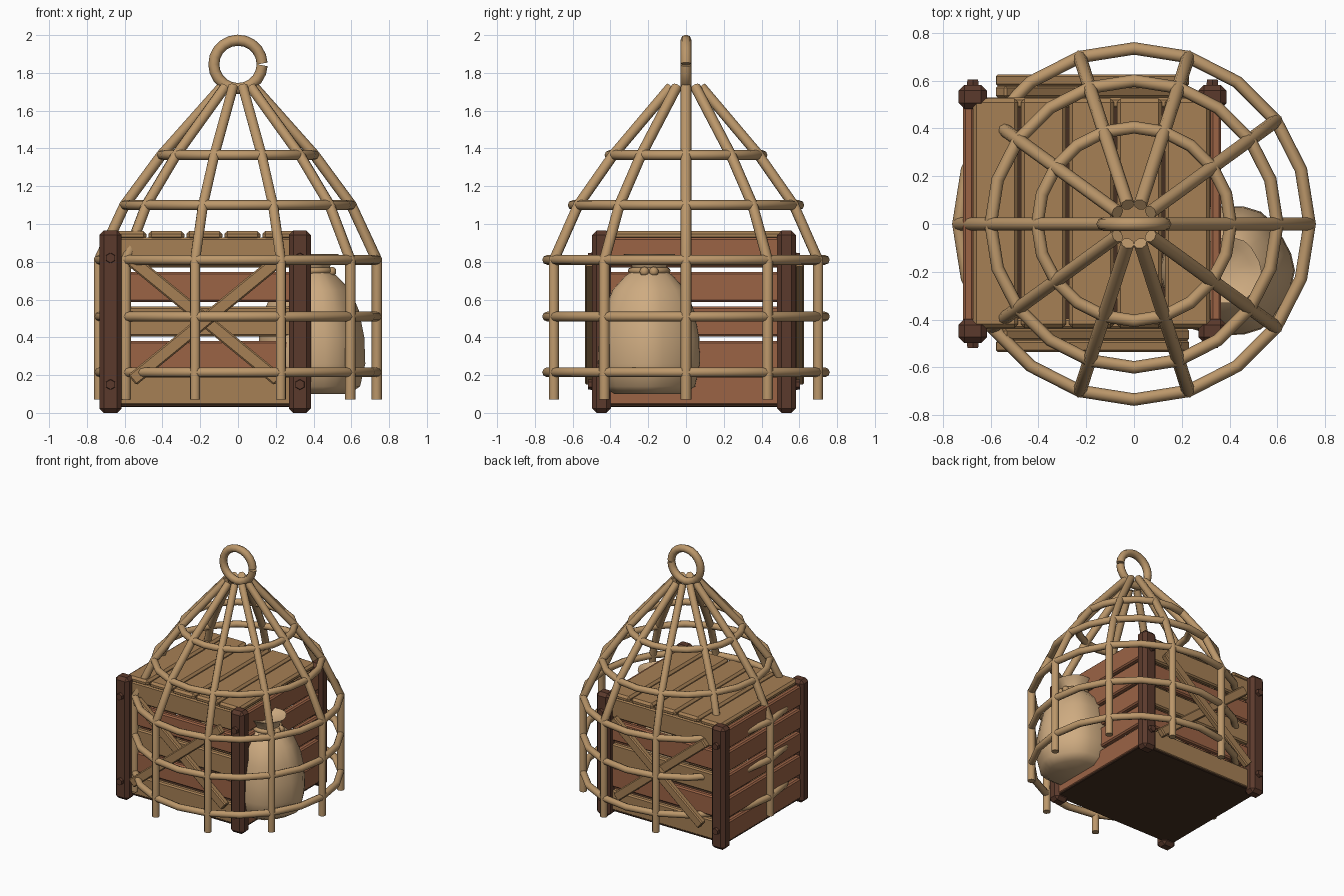
import bpy, bmesh, math
from mathutils import Vector, Matrix

cube = bpy.data.objects.get("Cube")
if cube:
    bpy.data.objects.remove(cube, do_unlink=True)


def material(name, rgb):
    m = bpy.data.materials.new(name)
    m.use_nodes = True
    m.diffuse_color = (*rgb, 1)
    m.node_tree.nodes["Principled BSDF"].inputs["Base Color"].default_value = (*rgb, 1)
    return m


CANE = material("pale cane", (0.50, 0.31, 0.145))
TAN = material("tan wood", (0.38, 0.215, 0.09))
RED = material("reddish wood", (0.33, 0.125, 0.06))
DARK = material("dark wood", (0.105, 0.042, 0.025))
FLOOR = material("floor wood", (0.06, 0.028, 0.015))
CLOTH = material("sack cloth", (0.62, 0.41, 0.22))


def finish(name, bm, mat, smooth=False):
    bmesh.ops.recalc_face_normals(bm, faces=bm.faces)
    mesh = bpy.data.meshes.new(name)
    bm.to_mesh(mesh)
    bm.free()
    mesh.materials.append(mat)
    ob = bpy.data.objects.new(name, mesh)
    bpy.context.scene.collection.objects.link(ob)
    if smooth:
        bpy.ops.object.select_all(action='DESELECT')
        bpy.context.view_layer.objects.active = ob
        ob.select_set(True)
        bpy.ops.object.shade_smooth_by_angle(angle=math.radians(50))
    return ob


def box(name, lo, hi, mat, bevel=0.01, turn=0):
    """Chamfered board between two corners, turned about y."""
    lo, hi = Vector(lo), Vector(hi)
    bm = bmesh.new()
    bmesh.ops.create_cube(bm, size=1)
    bmesh.ops.scale(bm, vec=hi - lo, verts=bm.verts)
    bmesh.ops.bevel(bm, geom=bm.edges[:], offset=bevel, segments=1, affect='EDGES')
    bmesh.ops.transform(bm, verts=bm.verts,
                        matrix=Matrix.Translation((lo + hi) / 2) @ Matrix.Rotation(turn, 4, 'Y'))
    return finish(name, bm, mat)


def tube(name, pts, radius, mat, up, closed=False, sides=8):
    """Sweep a round section along a planar path; up is the plane's normal."""
    bm = bmesh.new()
    pts, up, n = [Vector(p) for p in pts], Vector(up), len(pts)
    rings = []
    for i, p in enumerate(pts):
        a = pts[i - 1] if closed or i else p
        b = pts[(i + 1) % n] if closed or i < n - 1 else p
        d1 = (p - a).normalized() if a != p else (b - p).normalized()
        d2 = (b - p).normalized() if b != p else d1
        t = (d1 + d2).normalized()
        side = t.cross(up).normalized() / max(t.dot(d1), 0.5)
        rings.append([bm.verts.new(p + radius * (side * math.cos(k) + up * math.sin(k)))
                      for k in (math.tau * j / sides for j in range(sides))])
    for i in range(n if closed else n - 1):
        r, s = rings[i], rings[(i + 1) % n]
        for j in range(sides):
            k = (j + 1) % sides
            bm.faces.new((r[j], r[k], s[k], s[j]))
    if not closed:
        bm.faces.new(rings[0])
        bm.faces.new(rings[-1])
    return finish(name, bm, mat, True)


def circle(r, z, n, centre=(0, 0)):
    return [(centre[0] + r * math.cos(math.tau * i / n),
             centre[1] + r * math.sin(math.tau * i / n), z) for i in range(n)]


# Cage: ten bent bars, five hoops and a hanging loop
profile = [(0.735, 0.07), (0.735, 0.81), (0.6, 1.1), (0.405, 1.365), (0.085, 1.725)]
for i in range(10):
    a = math.tau * i / 10
    c, s = math.cos(a), math.sin(a)
    tube(f"cage_bar_{i}", [(r * c, r * s, z) for r, z in profile], 0.028, CANE, (-s, c, 0))
for i, (r, z) in enumerate([(0.735, 0.215), (0.735, 0.51)] + profile[1:4]):
    tube(f"cage_hoop_{i}", circle(r, z, 20), 0.026, CANE, (0, 0, 1), True)
loop = [math.radians(2 + 356 * i / 20) for i in range(21)]
tube("hanging_loop", [(0.128 * math.cos(a), 0, 1.845 + 0.128 * math.sin(a)) for a in loop],
     0.029, CANE, (0, 1, 0))

# Crate corner posts with hexagonal bolts
X0, X1, Y0, Y1 = -0.675, 0.328, -0.448, 0.532
for x in (X0, X1):
    for y, out in ((Y0, -1), (Y1, 1)):
        box("corner_post", (x - 0.059, y - 0.05, 0), (x + 0.059, y + 0.05, 0.965), DARK, 0.024)
        for z in (0.15, 0.82):
            bm = bmesh.new()
            bmesh.ops.create_cone(bm, cap_ends=True, segments=6, radius1=0.03, radius2=0.026, depth=0.04,
                                  matrix=Matrix.Translation((x, y + out * 0.052, z))
                                  @ Matrix.Rotation(-out * math.pi / 2, 4, 'X'))
            finish("post_bolt", bm, DARK)

# Wall boards: alternating front and back, reddish on the sides
for i in range(5):
    z = 0.04 + 0.1825 * i
    for wall, y in (("front", -0.44), ("back", 0.485)):
        box(f"{wall}_board_{i}", (X0, y, z), (X1, y + 0.045, z + 0.158), RED if i % 2 else TAN)
    for wall, x in (("right", -0.715), ("left", 0.32)):
        box(f"{wall}_board_{i}", (x, Y0, z), (x + 0.045, Y1, z + 0.158), RED)

# Lid boards and floor
for i in range(5):
    x = -0.675 + 0.201 * i
    box(f"lid_board_{i}", (x, -0.435, 0.915), (x + 0.19, 0.525, 0.963), TAN, 0.016)
box("crate_floor", (-0.71, -0.435, 0.032), (0.36, 0.525, 0.06), FLOOR, 0.004)

# Crossed braces on front and back
length, slope = 1.0, math.atan2(0.63, 0.77)
mid_x, mid_z = (X0 + X1) / 2, 0.49
for wall, y, out in (("front", -0.44, -1), ("back", 0.53, 1)):
    for k, turn in enumerate((slope, -slope)):
        y1, y2 = sorted((y + out * 0.048 * k, y + out * 0.048 * (k + 1)))
        box(f"{wall}_brace_{k}", (mid_x - length / 2, y1, mid_z - 0.035),
            (mid_x + length / 2, y2, mid_z + 0.035), TAN, 0.008, turn)

# Sack: gently lobed lathe with a gathered neck
SX, SY, N = 0.39, -0.195, 24
shape = [(0.0, 0.1), (0.19, 0.1), (0.25, 0.14), (0.277, 0.26), (0.272, 0.4), (0.245, 0.54),
         (0.2, 0.65), (0.13, 0.725), (0.088, 0.755), (0.1, 0.79), (0.14, 0.84), (0.1, 0.825), (0.0, 0.78)]
bm = bmesh.new()
rows = []
for r, z in shape:
    row = []
    for j in range(N):
        a = math.tau * j / N
        rr = r * (1 + 0.025 * math.cos(6 * a))
        row.append(bm.verts.new((SX + rr * math.cos(a), SY + rr * math.sin(a), z)))
    rows.append(row)
for lower, upper in zip(rows, rows[1:]):
    for j in range(N):
        k = (j + 1) % N
        bm.faces.new((lower[j], lower[k], upper[k], upper[j]))
bmesh.ops.remove_doubles(bm, verts=bm.verts, dist=0.0005)
finish("sack", bm, CLOTH, True)

# Neck cord with two knots
tube("sack_cord", circle(0.095, 0.752, 16, (SX, SY)), 0.018, CANE, (0, 0, 1), True)
for dy in (-0.025, 0.025):
    bm = bmesh.new()
    bmesh.ops.create_icosphere(bm, subdivisions=2, radius=0.026,
                               matrix=Matrix.Translation((SX + 0.105, SY + dy, 0.748)))
    finish("cord_knot", bm, CANE, True)
